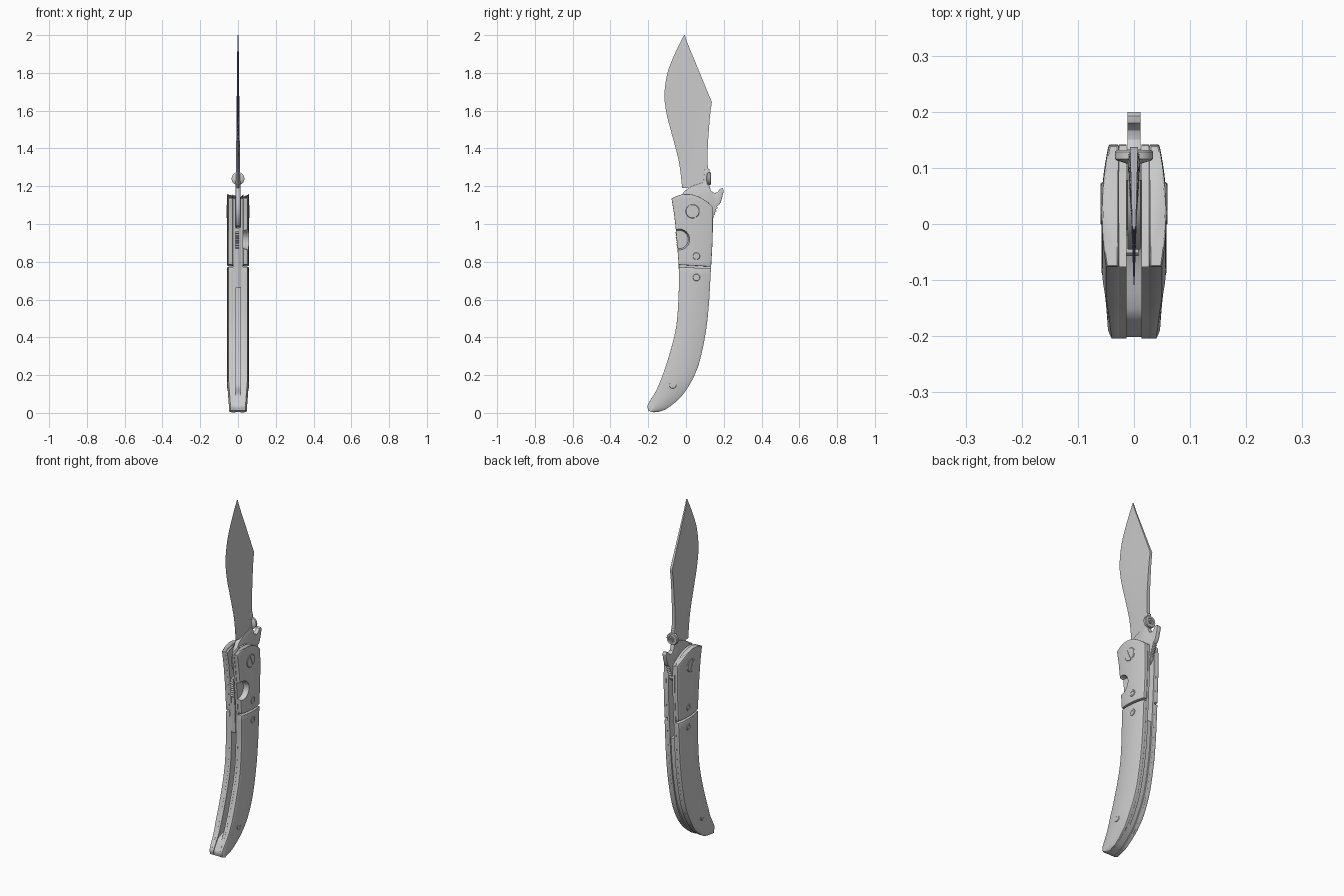
import bpy, bmesh, math
from mathutils import Vector, Matrix

if "Cube" in bpy.data.objects:
    bpy.data.objects.remove(bpy.data.objects["Cube"])


def finish(name, bm, bevel=0.0):
    bmesh.ops.recalc_face_normals(bm, faces=bm.faces)
    me = bpy.data.meshes.new(name)
    bm.to_mesh(me)
    bm.free()
    ob = bpy.data.objects.new(name, me)
    bpy.context.collection.objects.link(ob)
    bpy.ops.object.select_all(action='DESELECT')
    ob.select_set(True)
    bpy.context.view_layer.objects.active = ob
    if bevel:
        m = ob.modifiers.new("bevel", 'BEVEL')
        m.width, m.segments, m.angle_limit = bevel, 2, math.radians(40)
        bpy.ops.object.modifier_apply(modifier="bevel")
    bpy.ops.object.shade_smooth_by_angle(angle=math.radians(32))
    return ob


def cut(ob, cutter):
    m = ob.modifiers.new("cut", 'BOOLEAN')
    m.operation, m.object, m.solver = 'DIFFERENCE', cutter, 'EXACT'
    bpy.context.view_layer.objects.active = ob
    bpy.ops.object.modifier_apply(modifier="cut")
    bpy.data.objects.remove(cutter)
    ob.select_set(True)
    bpy.ops.object.shade_smooth_by_angle(angle=math.radians(32))


def sample(pairs, per=6):
    """Smooth rows (front point, back point) through paired y,z points."""
    pts = [Vector(p) for p in pairs]
    pts = [2 * pts[0] - pts[1]] + pts + [2 * pts[-1] - pts[-2]]
    rows = []
    for i in range(1, len(pts) - 2):
        a, b, c, d = pts[i - 1:i + 3]
        for k in range(per):
            t = k / per
            rows.append(0.5 * (2 * b + (c - a) * t + (2 * a - 5 * b + 4 * c - d) * t * t
                               + (3 * b - a - 3 * c + d) * t ** 3))
    return rows + [pts[-2]]


def loft(name, rows, section, side=1, cols=12, dome=0.0, bevel=0.0):
    """Skin across rows; section(u, z) gives outer and inner x."""
    bm = bmesh.new()
    rings = []
    for i, r in enumerate(rows):
        zc = (r[1] + r[3]) / 2
        lift = dome * max(0, 1 - i / 8) ** 2
        outer, inner = [], []
        for j in range(cols + 1):
            u = j / cols
            y = r[0] + (r[2] - r[0]) * u
            z = r[1] + (r[3] - r[1]) * u + lift * 4 * u * (1 - u)
            xo, xi = section(u, zc)
            outer.append(bm.verts.new((side * xo, y, z)))
            inner.append(bm.verts.new((side * xi, y, z)))
        rings.append(outer + inner[::-1])
    n = len(rings[0])
    for a, b in zip(rings, rings[1:]):
        for j in range(n):
            bm.faces.new((a[j], a[(j + 1) % n], b[(j + 1) % n], b[j]))
    bm.faces.new(rings[0])
    bm.faces.new(rings[-1])
    return finish(name, bm, bevel)


def plate(name, outline, x0, x1, bevel=0.0):
    """Extrude a y,z outline along x."""
    bm = bmesh.new()
    f = bm.faces.new([bm.verts.new((x0, y, z)) for y, z in outline])
    g = bmesh.ops.extrude_face_region(bm, geom=[f])
    vs = [v for v in g['geom'] if isinstance(v, bmesh.types.BMVert)]
    bmesh.ops.translate(bm, verts=vs, vec=(x1 - x0, 0, 0))
    return finish(name, bm, bevel)


def lathe(name, rings, place, segs=36):
    """Stack rings (height, radius, star) and place the result by matrix."""
    bm = bmesh.new()
    loops = []
    for h, r, star in rings:
        loops.append([bm.verts.new(place @ Vector((
            r * (1 + star * math.cos(6 * a)) * math.cos(a),
            r * (1 + star * math.cos(6 * a)) * math.sin(a), h)))
            for a in (2 * math.pi * i / segs for i in range(segs))])
    for a, b in zip(loops, loops[1:]):
        for j in range(segs):
            bm.faces.new((a[j], a[(j + 1) % segs], b[(j + 1) % segs], b[j]))
    bm.faces.new(loops[0])
    bm.faces.new(loops[-1])
    return finish(name, bm)


def teeth(a, b, n, depth):
    """Zigzag points from a to b."""
    a, b = Vector(a), Vector(b)
    side = Vector((-(b - a).y, (b - a).x)).normalized() * depth
    return [tuple(a.lerp(b, i / (2 * n)) + (side if i % 2 else side * 0)) for i in range(2 * n + 1)]


# Handle outline: front y,z then back y,z
bolster = sample([(-.077, 1.135, .14, 1.093), (-.063, 1.05, .142, 1.0),
                  (-.05, .93, .14, .9), (-.039, .784, .133, .774)])
grip = sample([(-.037, .773, .132, .763), (-.04, .6, .12, .56), (-.055, .44, .10, .40),
               (-.10, .27, .06, .235), (-.15, .135, -.01, .105), (-.19, .065, -.09, .03),
               (-.204, .037, -.14, .007), (-.2, .012, -.172, .003)])


def crown(u, z):
    taper = 0.012 * (1 - min(1, max(0, z / 0.16)))
    return .05 - .005 * u + .04 * u * (1 - u) - taper, .027


# Bolsters, grip scales and liners on both sides
for tag, s in (("right", 1), ("left", -1)):
    b = loft("bolster_" + tag, bolster, crown, s, dome=.042, bevel=.003)
    if s == 1:  # thumb scoop for reaching the lock
        bpy.ops.mesh.primitive_cone_add(vertices=48, radius1=.047, radius2=.06, depth=.05,
                                        location=(.046, -.037, .918), rotation=(0, math.pi / 2, 0))
        cut(b, bpy.context.object)
    loft("grip_" + tag, grip, crown, s, bevel=.003)
    loft("liner_" + tag, bolster + grip, lambda u, z: (.0268, .0135), s, dome=.038)

# Back spacer: a strip along the back that fills the butt end
spacer = []
for r in grip:
    if r[3] < .66:
        L, R = Vector(r[:2]), Vector(r[2:])
        f = .3 + .65 * min(1, max(0, (.16 - r[1]) / .06))
        spacer.append((*R.lerp(L, f), *R.lerp(L, .05)))
loft("back_spacer", spacer, lambda u, z: (.0134, -.0134), cols=4)

# Lock bar with a toothed thumb edge
plate("lock_bar", [(-.02, .98), (-.052, .98)] + teeth((-.052, .96), (-.043, .87), 7, -.006)
      + [(-.034, .66), (-.01, .66)], -.013, .008)

# Blade: lower part, then the clipped point
lower = sample([(-.02, 1.19, .12, 1.19), (-.035, 1.315, .115, 1.315), (-.06, 1.42, .116, 1.42),
                (-.10, 1.57, .127, 1.57), (-.113, 1.65, .137, 1.645)])
upper = sample([(-.113, 1.65, .137, 1.645), (-.112, 1.72, .106, 1.72), (-.098, 1.80, .073, 1.80),
                (-.073, 1.87, .044, 1.87), (-.041, 1.94, .015, 1.94), (-.01, 2.0, -.007, 2.0)])


def grind(u, z):
    t = .012 - .009 * max(0, (z - 1.2) / .8)
    x = t * (.03 + .97 * u ** .7)
    return x, -x


loft("blade", lower + upper[1:], grind)

# Tang with pivot heel and toothed flipper
plate("tang_flipper", [(.12, 1.235), (.122, 1.205), (.133, 1.175), (.15, 1.164), (.167, 1.168),
                       (.18, 1.186), (.193, 1.19), (.2, 1.178), (.194, 1.15), (.184, 1.115)]
      + teeth((.174, 1.10), (.143, 1.02), 5, -.007)
      + [(.12, .995), (.06, .98), (0, .99), (-.035, 1.03), (-.045, 1.09), (-.03, 1.14),
         (-.008, 1.175), (.03, 1.2), (.09, 1.22)], -.012, .012, .0015)

# Thumb disc on the spine, facing the back
face_back = Matrix.Translation((0, .12, 1.24)) @ Matrix.Rotation(-math.pi / 2, 4, 'X')
lathe("thumb_disc", [(-.012, .014, 0), (-.007, .03, 0), (-.004, .034, 0), (.008, .034, 0),
                     (.012, .031, 0), (.012, .02, 0), (.008, .018, 0), (.008, .013, 0),
                     (.013, .012, 0), (.013, .007, .15), (.007, .007, .15)], face_back)
plate("disc_post", [(.09, 1.2), (.125, 1.205), (.125, 1.29), (.10, 1.30)], -.011, .011, .002)

# Pivot screws with a slot, and small star-socket screws
for tag, s in (("right", 1), ("left", -1)):
    out = Matrix.Rotation(s * math.pi / 2, 4, 'Y')
    piv = lathe("pivot_screw_" + tag, [(-.03, .037, 0), (.0, .037, 0), (.0025, .034, 0)],
                Matrix.Translation((s * .0575, .035, 1.067)) @ out, 48)
    bpy.ops.mesh.primitive_cube_add(size=1, location=(s * .0605, .035, 1.067),
                                    rotation=(math.radians(25), 0, 0))
    bpy.context.object.scale = (.012, .009, .09)
    bpy.context.view_layer.update()
    cut(piv, bpy.context.object)
    for i, (x, y, z) in enumerate([(.0595, .055, .83), (.0595, .055, .717), (.0575, -.07, .148)]):
        lathe(f"screw_{tag}_{i + 1}", [(-.02, .019, 0), (-.002, .019, 0), (0, .017, 0),
                                       (0, .01, .15), (-.005, .01, .15)],
              Matrix.Translation((s * x, y, z)) @ out)
